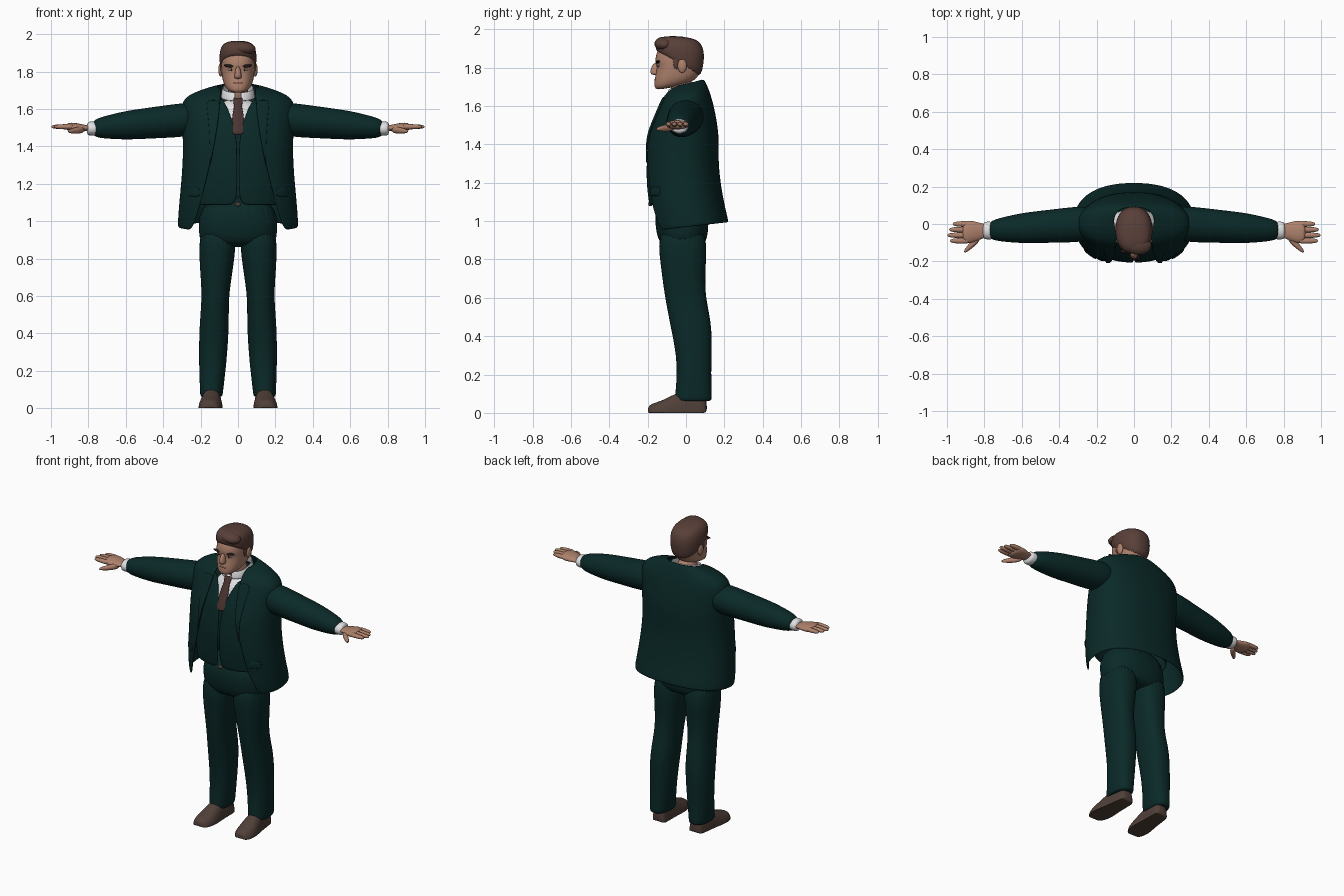
import bpy, bmesh, math
from mathutils import Vector

if "Cube" in bpy.data.objects:
    bpy.data.objects.remove(bpy.data.objects["Cube"])


def material(name, red, green, blue):
    mat = bpy.data.materials.new(name)
    mat.use_nodes = True
    color = (red, green, blue, 1)
    mat.diffuse_color = color
    mat.node_tree.nodes["Principled BSDF"].inputs["Base Color"].default_value = color
    mat.node_tree.nodes["Principled BSDF"].inputs["Roughness"].default_value = 0.8
    return mat


suit_cloth = material("dark green cloth", .003, .022, .021)
shirt_cloth = material("white shirt cloth", .75, .75, .77)
tie_cloth = material("brown tie cloth", .07, .035, .03)
skin = material("skin", .42, .22, .15)
hair_brown = material("brown hair", .1, .05, .04)
leather = material("brown leather", .08, .05, .04)
eye_white = material("eye white", .5, .45, .42)
dark_brown = material("dark brown", .02, .01, .01)
lip_color = material("lips", .3, .13, .1)


def finish(mesh_data, name, mat, subdivide=True, thickness=0):
    """Turn a bmesh into a smooth object with its modifiers."""
    bmesh.ops.recalc_face_normals(mesh_data, faces=mesh_data.faces)
    for face in mesh_data.faces:
        face.smooth = True
    mesh = bpy.data.meshes.new(name)
    mesh_data.to_mesh(mesh)
    mesh_data.free()
    mesh.materials.append(mat)
    part = bpy.data.objects.new(name, mesh)
    bpy.context.collection.objects.link(part)
    if thickness:
        solid = part.modifiers.new("Thickness", 'SOLIDIFY')
        solid.thickness = thickness
        solid.offset = 0
    if subdivide:
        smooth = part.modifiers.new("Smooth", 'SUBSURF')
        smooth.levels = smooth.render_levels = 2
    return part


def loft(name, mat, rings, closed=True, thickness=0):
    """Skin a list of rings; closed rings get end caps, open ones make a shell."""
    mesh_data = bmesh.new()
    rows = [[mesh_data.verts.new(point) for point in ring] for ring in rings]
    for lower, upper in zip(rows, rows[1:]):
        for i in range(0 if closed else 1, len(lower)):
            mesh_data.faces.new((lower[i - 1], lower[i], upper[i], upper[i - 1]))
    if closed:
        mesh_data.faces.new(rows[0])
        mesh_data.faces.new(rows[-1])
    return finish(mesh_data, name, mat, thickness=thickness)


def power(value, exponent):
    return math.copysign(abs(value) ** (2 / exponent), value)


def body_ring(z, width, front, back, tilt=0, gap=None, exponent=2.3, center=0):
    """Rounded horizontal ring; tilt raises its back, gap opens its front."""
    count = 28
    start = math.asin((gap / width) ** (exponent / 2)) if gap else 0
    points = []
    for i in range(count):
        share = i / (count - 1) if gap else i / count
        angle = start + share * 2 * (math.pi - start)
        y = (front + back) / 2 - (back - front) / 2 * power(math.cos(angle), exponent)
        lift = tilt * (y - front) / (back - front)
        points.append(Vector((center + width * power(math.sin(angle), exponent), y, z + lift)))
    return points


def front_y(levels, x, z, exponent=2.3):
    """Depth of the front surface of a lofted body at x and z."""
    for low, high in zip(levels, levels[1:]):
        if low[0] <= z <= high[0]:
            share = (z - low[0]) / (high[0] - low[0])
            width, front, back = (a + (b - a) * share for a, b in zip(low[1:4], high[1:4]))
            bulge = max(0, 1 - (abs(x) / width) ** exponent) ** (1 / exponent)
            return (front + back) / 2 - (back - front) / 2 * bulge


def ball(name, mat, location, scale, turn=0):
    mesh_data = bmesh.new()
    bmesh.ops.create_uvsphere(mesh_data, u_segments=16, v_segments=10, radius=1)
    part = finish(mesh_data, name, mat, subdivide=False)
    part.location, part.scale, part.rotation_euler.y = location, scale, turn


def tube(name, mat, side, start, end, radii, flat=1.0):
    """Straight limb on one side with evenly spaced radii, flattened in z."""
    rings = []
    for i, radius in enumerate(radii):
        middle = Vector(start).lerp(Vector(end), i / (len(radii) - 1))
        middle.x *= side
        angles = [math.tau * k / 12 for k in range(12)]
        rings.append([middle + Vector((0, radius * math.cos(a), radius * flat * math.sin(a)))
                      for a in angles])
    loft(name, mat, rings)


def jacket_gap(z):
    """Half width of the jacket opening, flaring toward the hem."""
    return .09 + .15 * (max(0, 1.7 - z) / .75) ** 1.5


# Jacket: height, half width, front, back, tilt
jacket = [(.94, .32, -.19, .22, .05), (1.1, .31, -.22, .19), (1.3, .29, -.22, .16),
          (1.45, .29, -.21, .17), (1.6, .3, -.14, .14), (1.67, .29, -.11, .12),
          (1.7, .1, -.07, .09, .04)]
loft("jacket", suit_cloth, [body_ring(*r, gap=jacket_gap(r[0])) for r in jacket],
     closed=False, thickness=.012)

# Waistcoat with a V neck, and the shirt just behind it
chest = [(1.08, -.19), (1.25, -.21), (1.46, -.19), (1.56, -.15), (1.66, -.1)]
loft("waistcoat", suit_cloth,
     [body_ring(z, .24, front, .12, gap=max(.002, .4 * (z - 1.47))) for z, front in chest],
     closed=False, thickness=.008)
shirt = [(z, .09 + .5 * (1.66 - z), front + .015, .08) for z, front in chest[2:]]
loft("shirt", shirt_cloth, [body_ring(*r) for r in shirt])

# Neck, collar and tie
loft("neck", skin, [body_ring(1.6, .06, -.06, .06), body_ring(1.75, .06, -.1, .06)])
loft("shirt_collar", shirt_cloth,
     [body_ring(1.64, .09, -.1, .09, tilt=.04, gap=.02),
      body_ring(1.69, .08, -.09, .08, tilt=.05, gap=.01)], closed=False, thickness=.008)
tie_rows = []
for z, width in ((1.46, .03), (1.55, .036), (1.62, .018), (1.63, .026), (1.66, .026)):
    y = front_y(shirt, 0, z)
    tie_rows.append([Vector((width * k / 2, y - .005 * (4 - abs(k)), z)) for k in range(-2, 3)])
loft("necktie", tie_cloth, tie_rows, closed=False, thickness=.006)

# Trouser seat and buckle
loft("trouser_seat", suit_cloth,
     [body_ring(.86, .19, -.12, .09), body_ring(.92, .215, -.16, .12), body_ring(1.14, .21, -.17, .12)])
ball("belt_buckle", leather, (0, -.185, 1.09), (.016, .012, .012))

# Trouser leg: height, half width, front, back
trouser = [(.06, .06, -.06, .135), (.07, .06, -.06, .135), (.25, .075, -.04, .13),
           (.45, .08, -.08, .14), (.6, .07, -.11, .1), (.75, .09, -.13, .1), (1, .11, -.16, .12)]
# Shoe: depth, half width, height
shoe = [(-.2, .03, .03), (-.18, .055, .05), (-.12, .07, .065), (-.03, .055, .12),
        (.08, .05, .12), (.11, .04, .08)]
fingers = {"little": (0, .97), "ring": (-.03, .99), "middle": (-.06, 1), "index": (-.09, .985)}

for side, label in ((1, "left"), (-1, "right")):
    loft(label + "_trouser_leg", suit_cloth,
         [body_ring(*r, center=side * (.145 - .04 * r[0])) for r in trouser])

    # Flat-soled shoe, toe turned out
    rows = []
    for y, width, height in shoe:
        angles = [math.tau * k / 16 for k in range(16)]
        rows.append([Vector((side * (.14 - .06 * y) + width * power(math.cos(a), 2.6), y,
                             max(0, height * math.sin(a)))) for a in angles])
    loft(label + "_shoe", leather, rows)

    # Sleeve, cuff and hand
    tube(label + "_sleeve", suit_cloth, side, (.2, .005, 1.55), (.79, -.035, 1.495),
         (.09, .1, .095, .09, .085, .07, .05), flat=.95)
    tube(label + "_cuff", shirt_cloth, side, (.74, -.035, 1.495), (.81, -.035, 1.495),
         (.04, .05, .05, .045), flat=.8)
    tube(label + "_palm", skin, side, (.77, -.035, 1.495), (.92, -.045, 1.505),
         (.035, .04, .055, .065, .055), flat=.4)
    for finger, (y, tip) in fingers.items():
        tube(label + "_" + finger + "_finger", skin, side, (.88, y, 1.505), (tip, y, 1.505),
             (.016, .016, .015, .009), flat=.9)
    tube(label + "_thumb", skin, side, (.82, -.065, 1.49), (.91, -.15, 1.48),
         (.02, .025, .02, .01), flat=.8)

    # Lapel strip and pocket flap lying on the jacket
    rows = []
    for i in range(6):
        z = 1.3 + .07 * i
        across = [jacket_gap(z) + .008 * i * k for k in range(3)]
        rows.append([Vector((side * x, front_y(jacket, x, z) - .006, z)) for x in across])
    loft(label + "_lapel", suit_cloth, rows, closed=False, thickness=.008)
    rows = [[Vector((side * x, front_y(jacket, x, z) - .006, z)) for x in (.2, .23, .25, .27)]
            for z in (1.13, 1.18)]
    loft(label + "_pocket_flap", suit_cloth, rows, closed=False, thickness=.008)

# Head: height, half width, front, back, tilt
head = [(1.68, .04, -.15, -.02, .03), (1.7, .07, -.17, .04, .03), (1.76, .085, -.16, .07),
        (1.81, .09, -.15, .08), (1.83, .09, -.165, .08), (1.9, .09, -.15, .08), (1.94, .06, -.1, .05)]
loft("head", skin, [body_ring(*r) for r in head])

# Hair cap with a hairline falling toward the nape, and a swept fringe
hair = [(1.88, .09, -.15, .07, -.15), (1.9, .1, -.16, .09, -.1), (1.94, .1, -.16, .1, -.05),
        (1.97, .07, -.12, .06, -.01)]
loft("hair", hair_brown, [body_ring(*r) for r in hair])
ball("hair_fringe", hair_brown, (.025, -.115, 1.925), (.07, .05, .036), turn=.1)

# Face
loft("nose", skin, [body_ring(1.76, .02, -.18, -.13), body_ring(1.78, .02, -.19, -.13),
                    body_ring(1.83, .01, -.17, -.13)])
ball("mouth", lip_color, (0, -.157, 1.738), (.028, .007, .005))
for side, label in ((1, "left"), (-1, "right")):
    y = front_y(head, .04, 1.81)
    ball(label + "_eye", eye_white, (side * .037, y, 1.81), (.017, .007, .006))
    ball(label + "_iris", dark_brown, (side * .036, y - .004, 1.81), (.006, .005, .006))
    ball(label + "_brow", dark_brown, (side * .042, y - .004, 1.83), (.034, .011, .008), turn=-side * .1)
    ball(label + "_ear", skin, (side * .092, -.02, 1.81), (.013, .024, .037))
    ball(label + "_sideburn", hair_brown, (side * .084, -.05, 1.83), (.011, .018, .04))
